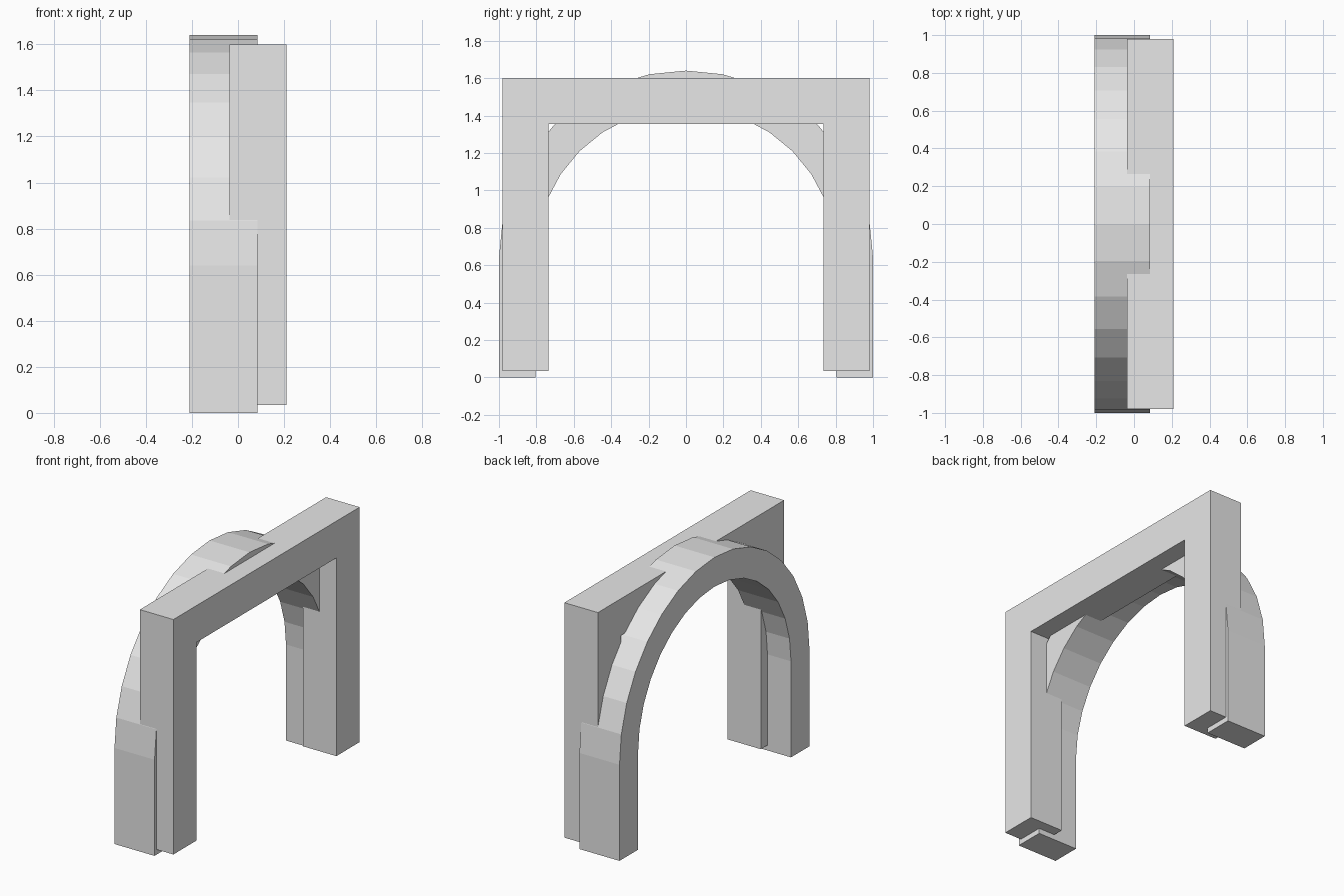
import bpy
import bmesh
from math import sin, cos, pi

cube = bpy.data.objects.get("Cube")
if cube:
    bpy.data.objects.remove(cube, do_unlink=True)

grey = bpy.data.materials.new("light grey")
grey.use_nodes = True
colour = (0.8, 0.8, 0.8, 1)
grey.diffuse_color = colour
grey.node_tree.nodes["Principled BSDF"].inputs["Base Color"].default_value = colour


def prism(name, outer, inner, x0, x1):
    """Extrude the band between two matching (y, z) outlines along x."""
    bm = bmesh.new()
    rows = [[bm.verts.new((x, y, z)) for y, z in line]
            for line, x in ((outer, x0), (inner, x0), (inner, x1), (outer, x1))]
    for a, b in zip(rows, rows[1:] + rows[:1]):
        for i in range(len(outer) - 1):
            bm.faces.new((a[i], a[i + 1], b[i + 1], b[i]))
    for end in (0, -1):
        bm.faces.new([row[end] for row in rows])
    bmesh.ops.recalc_face_normals(bm, faces=bm.faces)
    mesh = bpy.data.meshes.new(name)
    bm.to_mesh(mesh)
    bm.free()
    mesh.materials.append(grey)
    obj = bpy.data.objects.new(name, mesh)
    bpy.context.collection.objects.link(obj)
    return obj


def arch_line(radius, spring=0.64, segments=16):
    """Straight legs joined by a faceted half circle."""
    curve = [(radius * cos(pi * i / segments), spring + radius * sin(pi * i / segments))
             for i in range(segments + 1)]
    return [(radius, 0)] + curve + [(-radius, 0)]


def frame_line(half, top, base=0.035):
    return [(half, base), (half, top), (-half, top), (-half, base)]


# Round arch
prism("round_arch", arch_line(1.0), arch_line(0.805), -0.21, 0.085)

# Square door frame
prism("square_frame", frame_line(0.98, 1.6), frame_line(0.735, 1.355), -0.037, 0.21)
